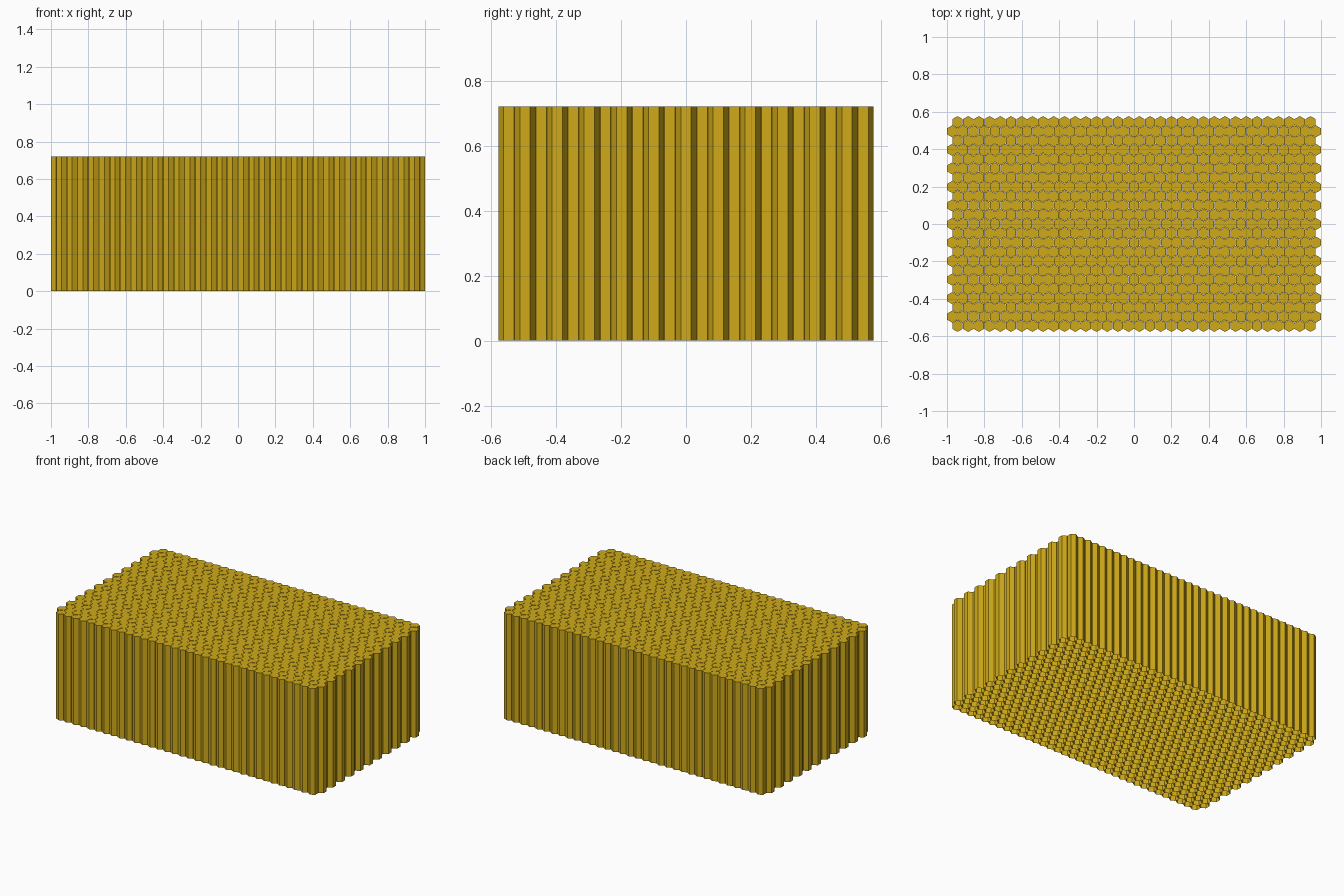
import bpy, bmesh
from math import sin, cos, radians, sqrt

if "Cube" in bpy.data.objects:
    bpy.data.objects.remove(bpy.data.objects["Cube"])

HEIGHT = 0.72
LONG = 35                         # cells in the longer rows
ROWS = 23                         # long and short rows alternate
GAP = 0.0018                      # hairline gap between neighbouring cells
PITCH = (2 + GAP) / LONG
ROW_STEP = PITCH * sqrt(3) / 2
RADIUS = (PITCH - GAP) / sqrt(3)

gold = bpy.data.materials.new("golden_wax")
gold.diffuse_color = (0.62, 0.40, 0.01, 1)
gold.use_nodes = True
gold.node_tree.nodes["Principled BSDF"].inputs["Base Color"].default_value = gold.diffuse_color


def add_cell(bm, x, y):
    """Hexagonal column, closed on top and open underneath."""
    corners = [(x + RADIUS * cos(radians(60 * i + 30)),
                y + RADIUS * sin(radians(60 * i + 30))) for i in range(6)]
    low = [bm.verts.new((cx, cy, 0)) for cx, cy in corners]
    high = [bm.verts.new((cx, cy, HEIGHT)) for cx, cy in corners]
    bm.faces.new(high)
    for i in range(6):
        j = (i + 1) % 6
        bm.faces.new((low[i], low[j], high[j], high[i]))


# Block of packed columns, the outermost rows being short ones
bm = bmesh.new()
for row in range(ROWS):
    count = LONG if row % 2 else LONG - 1
    y = (row - (ROWS - 1) / 2) * ROW_STEP
    for col in range(count):
        add_cell(bm, (col - (count - 1) / 2) * PITCH, y)

mesh = bpy.data.meshes.new("honeycomb_block")
bm.to_mesh(mesh)
bm.free()
mesh.materials.append(gold)
block = bpy.data.objects.new("honeycomb_block", mesh)
bpy.context.collection.objects.link(block)
